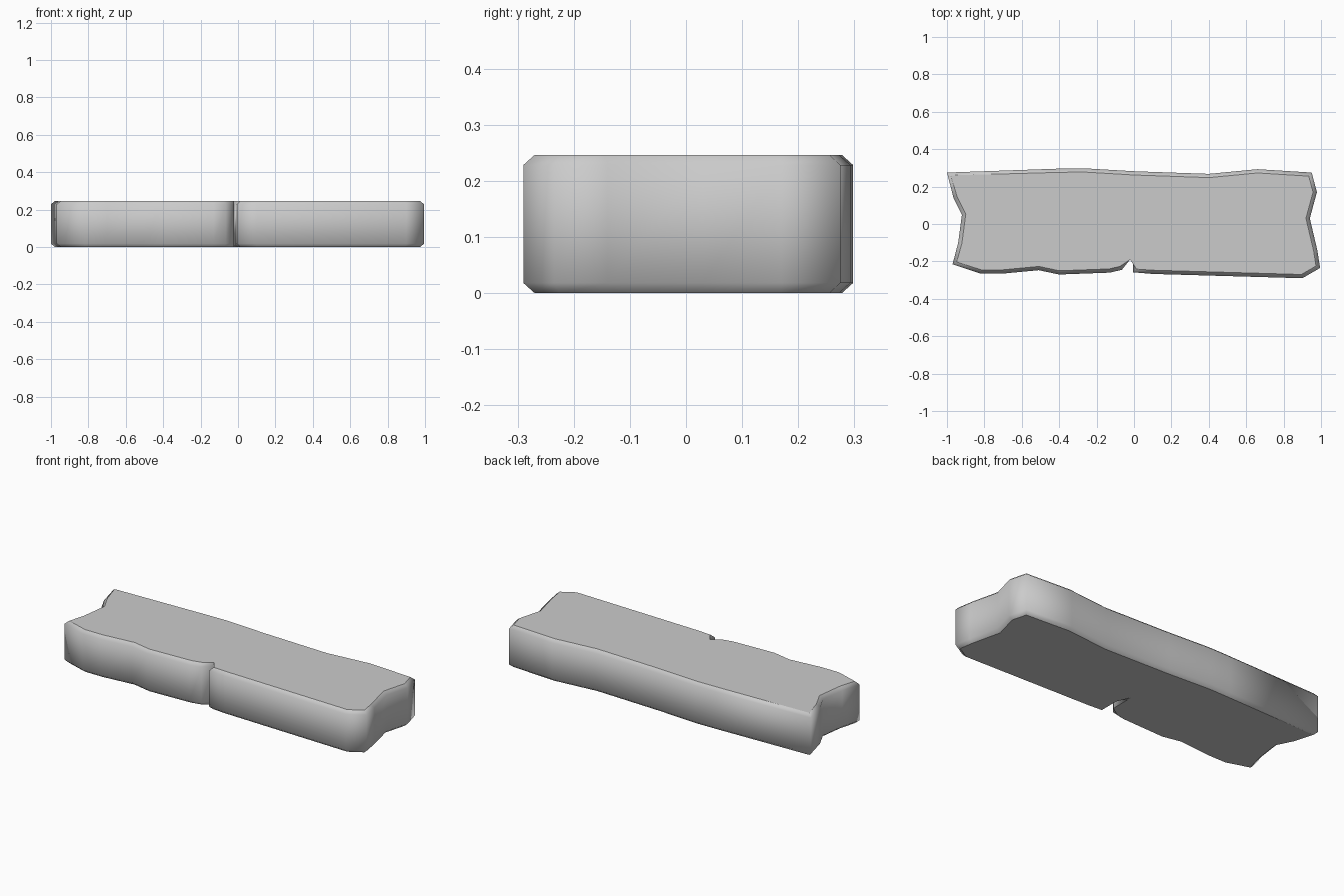
import bpy, bmesh
from mathutils import Vector

cube = bpy.data.objects.get("Cube")
if cube:
    bpy.data.objects.remove(cube)

HEIGHT, BEVEL, INSET = 0.246, 0.018, 0.02

# Outline seen from above, counter-clockwise from the front right corner
front_edge = [(-.97, -.215), (-.82, -.265), (-.7, -.265), (-.51, -.247),
              (-.4, -.27), (-.13, -.26)]
notch = [(-.065, -.245), (-.021, -.19), (-.019, -.07), (-.007, -.13), (-.006, -.258)]
front_left_edge = [(.1, -.267), (.9, -.29)]
left_end = [(.995, -.235), (.98, -.14), (.94, .03), (.978, .17), (.95, .275)]
back_edge = [(.66, .293), (.4, .268), (0, .282), (-.27, .298), (-.4, .296)]
right_end = [(-1, .275), (-.965, .14), (-.92, .05), (-.94, -.1)]
outline = [Vector(p) for p in
           front_edge + notch + front_left_edge + left_end + back_edge + right_end]


def inset_points(points, amount):
    """Move every corner inward along the average of its two edge normals."""
    result = []
    for i, p in enumerate(points):
        a = (p - points[i - 1]).normalized()
        b = (points[(i + 1) % len(points)] - p).normalized()
        na, nb = Vector((-a.y, a.x)), Vector((-b.y, b.x))
        n = (na + nb).normalized()
        # The right wall of the crack stays upright
        crack_wall = p == outline[len(front_edge) + 1]
        result.append(p + n * (0 if crack_wall else amount / max(n.dot(na), .8)))
    return result


inner = inset_points(outline, INSET)
levels = [(inner, 0), (outline, BEVEL), (outline, HEIGHT - BEVEL), (inner, HEIGHT)]

# Slab: four rings joined by walls, with flat caps
bm = bmesh.new()
rings = [[bm.verts.new((p.x, p.y, z)) for p in pts] for pts, z in levels]
count = len(outline)
for low, high in zip(rings, rings[1:]):
    for i in range(count):
        j = (i + 1) % count
        quad = [low[i], low[j], high[j], high[i]]
        bm.faces.new(quad).smooth = True
for cap in (bm.faces.new(rings[0][::-1]), bm.faces.new(rings[-1])):
    for edge in cap.edges:
        edge.smooth = False
bmesh.ops.triangulate(bm, faces=[f for f in bm.faces if len(f.verts) > 4])

# Hard creases at the mouth of the crack and at its tip
for k in (1, 2, 4):
    v0, v1 = rings[1][len(front_edge) + k], rings[2][len(front_edge) + k]
    bm.edges.get((v0, v1)).smooth = False

mesh = bpy.data.meshes.new("stone_slab")
bm.to_mesh(mesh)
bm.free()
slab = bpy.data.objects.new("stone_slab", mesh)
bpy.context.collection.objects.link(slab)

# Plain grey stone
stone = bpy.data.materials.new("grey_stone")
stone.use_nodes = True
colour = (.6, .6, .6, 1)
stone.diffuse_color = colour
stone.node_tree.nodes["Principled BSDF"].inputs["Base Color"].default_value = colour
mesh.materials.append(stone)
